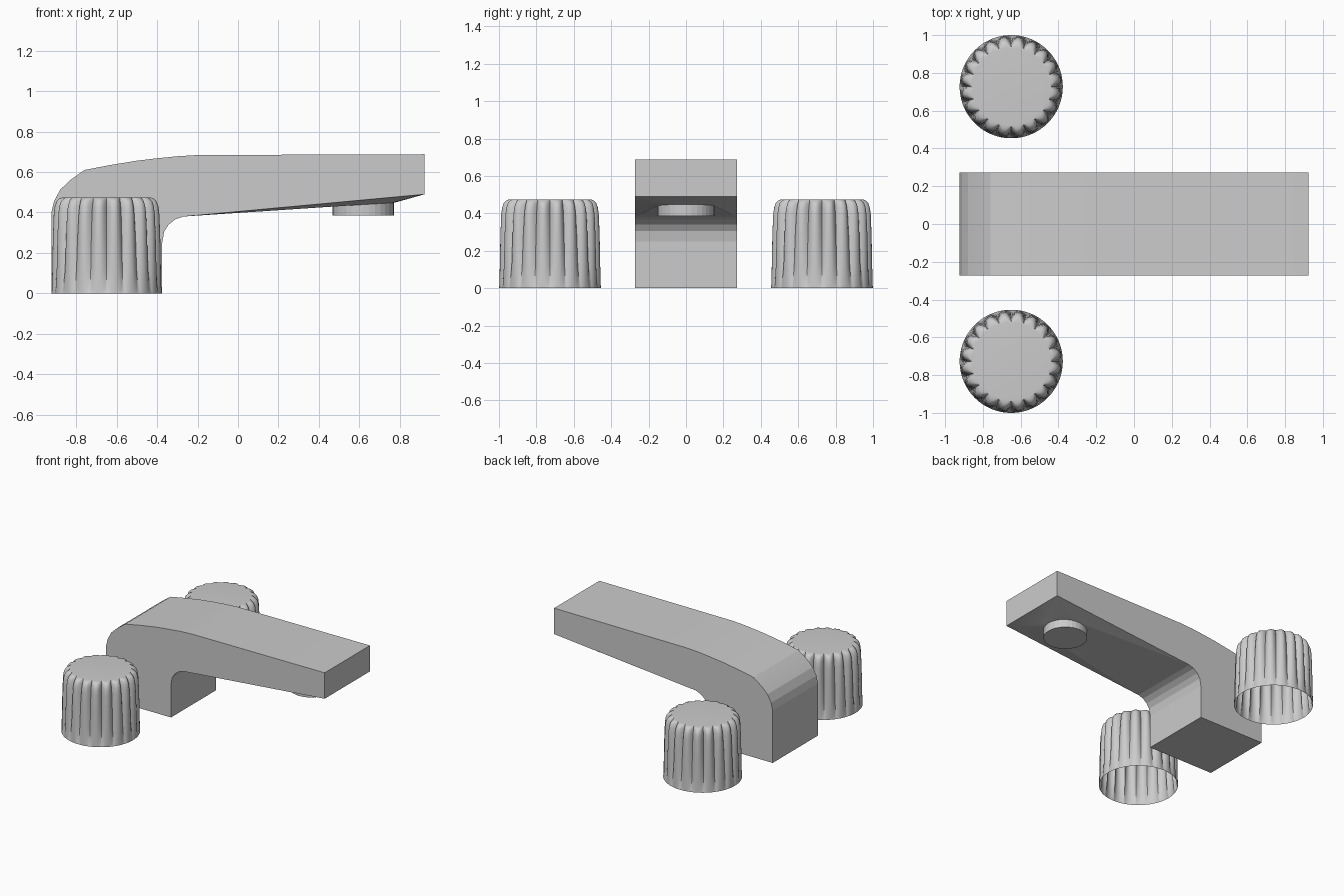
import bpy, bmesh
from math import sin, cos, pi, radians

if "Cube" in bpy.data.objects:
    bpy.data.objects.remove(bpy.data.objects["Cube"])

def finish(bm, name, angle):
    bmesh.ops.recalc_face_normals(bm, faces=bm.faces)
    me = bpy.data.meshes.new(name)
    bm.to_mesh(me)
    bm.free()
    ob = bpy.data.objects.new(name, me)
    bpy.context.collection.objects.link(ob)
    bpy.ops.object.select_all(action='DESELECT')
    ob.select_set(True)
    bpy.context.view_layer.objects.active = ob
    bpy.ops.object.shade_smooth_by_angle(angle=radians(angle))
    return ob

# Spout: side profile, from the underside's inner end round to its outlet end
W = 0.273
profile = [(-0.27, 0.38), (-0.31, 0.366), (-0.343, 0.34), (-0.365, 0.305),
           (-0.375, 0.25), (-0.375, 0), (-0.923, 0), (-0.923, 0.40),
           (-0.91, 0.455), (-0.88, 0.512), (-0.83, 0.56), (-0.76, 0.61),
           (-0.63, 0.635), (-0.5, 0.656), (-0.4, 0.668), (-0.3, 0.678),
           (-0.2, 0.684), (0.923, 0.688), (0.923, 0.49)]
bm = bmesh.new()
front = [bm.verts.new((x, -W, z)) for x, z in profile]
back = [bm.verts.new((x, W, z)) for x, z in profile]
bm.faces.new(front)
bm.faces.new(back)
for i in range(len(profile) - 1):
    bm.faces.new((front[i], front[i + 1], back[i + 1], back[i]))

# Underside sags from the rectangle to the outlet ring, then the outlet drops down
N, R, CX = 32, 0.152, 0.62
angles = [2 * pi * i / N for i in range(N)]
upper = [bm.verts.new((CX + R * cos(a), R * sin(a), 0.439 + 0.009 * cos(a))) for a in angles]
lower = [bm.verts.new((CX + R * cos(a), R * sin(a), 0.385)) for a in angles]
corners = [back[-1], back[0], front[0], front[-1]]
for i in range(N):
    j = (i + 1) % N
    bm.faces.new((upper[i], upper[j], lower[j], lower[i]))
    bm.faces.new((upper[i], upper[j], corners[i * 4 // N]))
for k in range(4):
    bm.faces.new((corners[k], corners[k - 1], upper[k * N // 4]))
bm.faces.new(lower)
finish(bm, "spout", 10)

# Fluted handles: rings of (radius, height, groove depth), open underneath
rings = [(0.273, 0, 0), (0.273, 0.02, 0.008), (0.271, 0.12, 0.018),
         (0.268, 0.28, 0.024), (0.264, 0.39, 0.03), (0.259, 0.43, 0.032),
         (0.250, 0.455, 0.032), (0.236, 0.469, 0.024), (0.222, 0.474, 0.01),
         (0.205, 0.475, 0)]
FLUTES, STEPS = 20, 10

def handle(name, y):
    bm = bmesh.new()
    n = FLUTES * STEPS
    loops = []
    for r, z, d in rings:
        loop = []
        for i in range(n):
            a = 2 * pi * i / n
            rr = r - d * (1 - abs(sin(FLUTES * a / 2))) ** 1.2
            loop.append(bm.verts.new((-0.65 + rr * cos(a), y + rr * sin(a), z)))
        loops.append(loop)
    for lo, hi in zip(loops, loops[1:]):
        for i in range(n):
            j = (i + 1) % n
            bm.faces.new((lo[i], lo[j], hi[j], hi[i]))
    bm.faces.new(loops[-1])
    finish(bm, name, 40)

handle("front_handle", -0.727)
handle("back_handle", 0.727)
